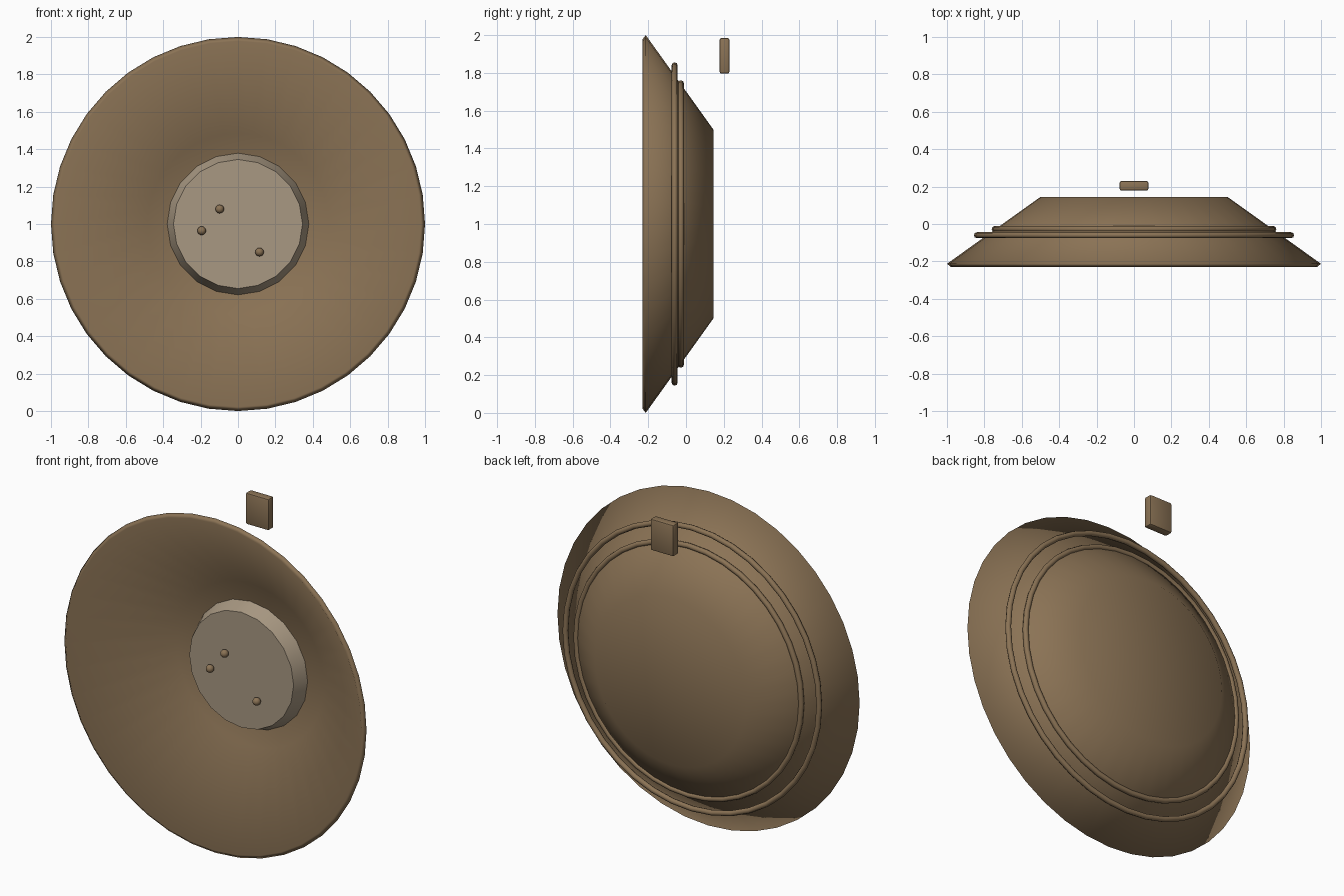
import bpy, bmesh, math
from mathutils import Matrix

if "Cube" in bpy.data.objects:
    bpy.data.objects.remove(bpy.data.objects["Cube"])


def material(name, rgb):
    m = bpy.data.materials.new(name)
    m.diffuse_color = (*rgb, 1)
    m.use_nodes = True
    m.node_tree.nodes["Principled BSDF"].inputs["Base Color"].default_value = m.diffuse_color
    return m


bronze = material("bronze brown", (0.258, 0.171, 0.091))
pale = material("pale tan", (0.392, 0.314, 0.223))
CENTRE_Z = 1.0


def finish(name, bm, mat, angle=None):
    """Turn a bmesh into a shaded object; no angle means smooth everywhere."""
    bmesh.ops.recalc_face_normals(bm, faces=bm.faces)
    for f in bm.faces:
        f.smooth = True
    me = bpy.data.meshes.new(name)
    bm.to_mesh(me)
    bm.free()
    me.materials.append(mat)
    ob = bpy.data.objects.new(name, me)
    bpy.context.collection.objects.link(ob)
    if angle is not None:
        bpy.ops.object.select_all(action='DESELECT')
        ob.select_set(True)
        bpy.context.view_layer.objects.active = ob
        bpy.ops.object.shade_smooth_by_angle(angle=math.radians(angle))
    return ob


def lathe(name, profile, sides, mat, angle=None, closed=False):
    """Spin (radius, y) points about the y axis through the dish centre."""
    bm = bmesh.new()
    rings = []
    for r, y in profile:
        n = 1 if r == 0 else sides
        rings.append([bm.verts.new((r * math.sin(2 * math.pi * i / sides), y,
                                    CENTRE_Z + r * math.cos(2 * math.pi * i / sides)))
                      for i in range(n)])
    pairs = list(zip(rings, rings[1:]))
    if closed:
        pairs.append((rings[-1], rings[0]))
    for a, b in pairs:
        for i in range(sides):
            j = (i + 1) % sides
            if len(a) == 1:
                bm.faces.new((a[0], b[i], b[j]))
            elif len(b) == 1:
                bm.faces.new((a[i], a[j], b[0]))
            else:
                bm.faces.new((a[i], a[j], b[j], b[i]))
    return finish(name, bm, mat, angle)


# Thin flared dish, open toward the front
lathe("dish", [(0, 0.145), (0.5, 0.145), (1.0, -0.213), (0.978, -0.23),
               (0.485, 0.117), (0, 0.117)], 40, bronze)

# Two raised rings around the back
for name, radius, y, tube in (("outer_ring", 0.84, -0.06, 0.016),
                              ("inner_ring", 0.745, -0.027, 0.016)):
    section = [(radius + tube * math.cos(k * math.pi / 4),
                y + tube * math.sin(k * math.pi / 4)) for k in range(8)]
    lathe(name, section, 40, bronze, closed=True)

# Pale tapered hub in the middle of the dish
lathe("hub", [(0, 0.12), (0.38, 0.12), (0.345, 0.033), (0, 0.033)], 20, pale, 30)

# Small round studs on the hub
for i, (x, z) in enumerate(((-0.098, 1.08), (-0.194, 0.964), (0.115, 0.85))):
    bm = bmesh.new()
    bmesh.ops.create_uvsphere(bm, u_segments=16, v_segments=10, radius=0.023,
                              matrix=Matrix.Translation((x, 0.012, z)))
    finish(f"stud_{i + 1}", bm, bronze)

# Bevelled hanging block behind the top edge
bm = bmesh.new()
bmesh.ops.create_cube(bm, size=1, matrix=Matrix.Translation((0, 0.204, 1.89))
                      @ Matrix.Diagonal((0.154, 0.052, 0.188, 1)))
bmesh.ops.bevel(bm, geom=bm.edges[:], offset=0.01, segments=2, profile=0.5,
                affect='EDGES')
finish("hanging_block", bm, bronze, 40)
